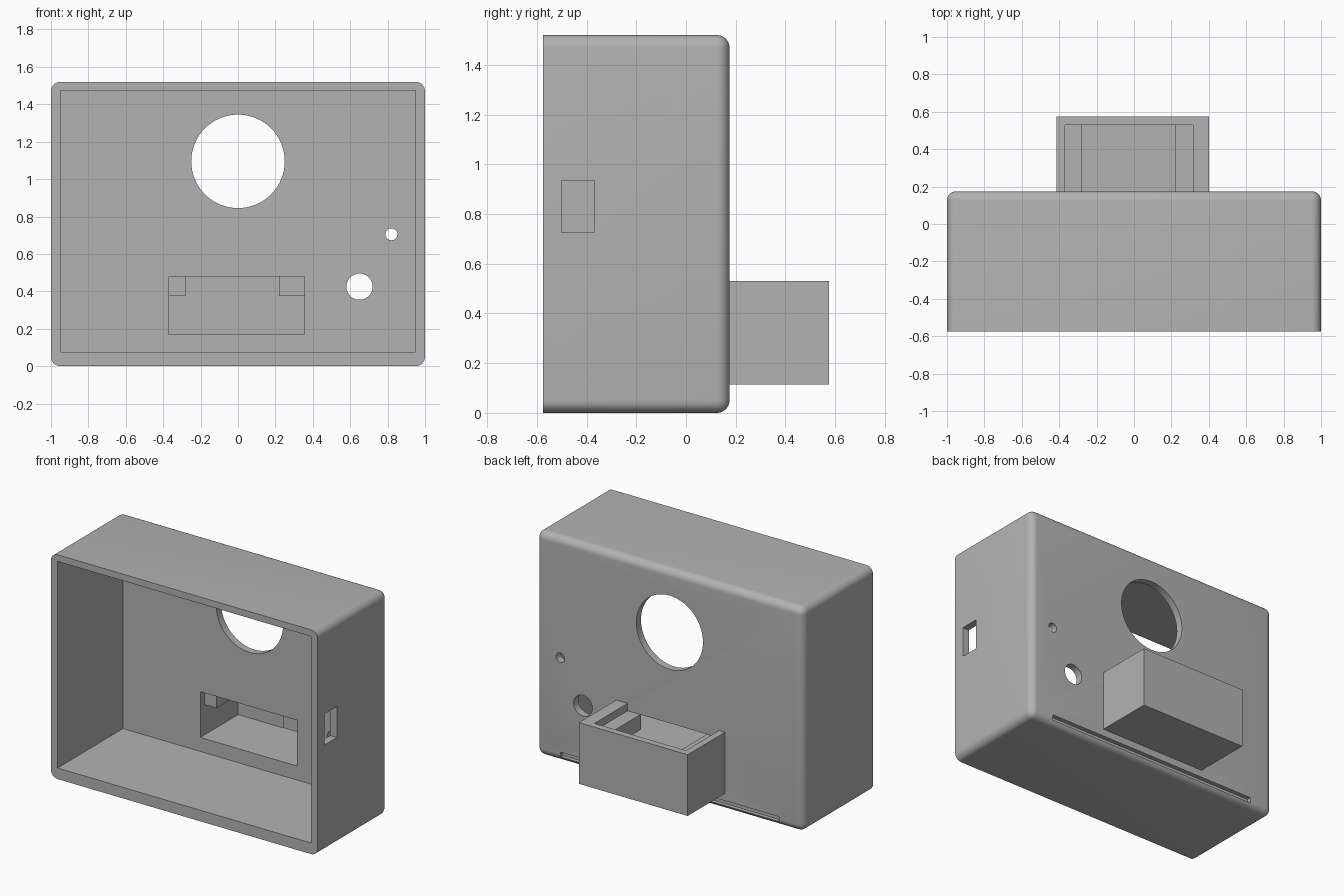
import bpy
import bmesh
import math
from mathutils import Matrix, Vector

default = bpy.data.objects.get("Cube")
if default:
    bpy.data.objects.remove(default, do_unlink=True)

# One matte grey for the whole casing
grey = bpy.data.materials.new("casing grey")
colour = (0.45, 0.45, 0.45, 1)
grey.use_nodes = True
grey.diffuse_color = colour
grey.node_tree.nodes["Principled BSDF"].inputs["Base Color"].default_value = colour


def finish(name, bm):
    mesh = bpy.data.meshes.new(name)
    bm.to_mesh(mesh)
    bm.free()
    mesh.materials.append(grey)
    obj = bpy.data.objects.new(name, mesh)
    bpy.context.collection.objects.link(obj)
    return obj


def box(name, x, y, z, radius=0):
    """Box from (min, max) ranges; radius rounds every edge off the front rim."""
    bm = bmesh.new()
    bmesh.ops.create_cube(bm, size=1)
    for v in bm.verts:
        v.co = Vector([r[0] if c < 0 else r[1] for c, r in zip(v.co, (x, y, z))])
    if radius:
        edges = [e for e in bm.edges if any(v.co.y > y[0] + 0.01 for v in e.verts)]
        bmesh.ops.bevel(bm, geom=edges, offset=radius, segments=8,
                        profile=0.5, affect='EDGES')
    return finish(name, bm)


def hole(x, z, radius, sides=64):
    """Round cutter through the back wall."""
    bm = bmesh.new()
    turn = Matrix.Translation((x, 0.15, z)) @ Matrix.Rotation(math.pi / 2, 4, 'X')
    bmesh.ops.create_cone(bm, cap_ends=True, segments=sides, radius1=radius,
                          radius2=radius, depth=0.3, matrix=turn)
    return finish("hole_cutter", bm)


def activate(obj):
    bpy.ops.object.select_all(action='DESELECT')
    obj.select_set(True)
    bpy.context.view_layer.objects.active = obj


def cut(target, cutters):
    activate(target)
    for cutter in cutters:
        mod = target.modifiers.new("cut", 'BOOLEAN')
        mod.operation = 'DIFFERENCE'
        mod.solver = 'EXACT'
        mod.object = cutter
        bpy.ops.object.modifier_apply(modifier=mod.name)
        bpy.data.objects.remove(cutter, do_unlink=True)


# Open-fronted housing with rounded back and corners
housing = box("housing", (-1, 1), (-0.575, 0.175), (0, 1.52), 0.05)
cut(housing, [
    box("cavity", (-0.95, 0.95), (-0.7, 0.125), (0.075, 1.475)),
    hole(0, 1.095, 0.25),
    hole(0.82, 0.705, 0.032),
    hole(0.65, 0.425, 0.07),
    box("side_port", (0.9, 1.1), (-0.5, -0.37), (0.725, 0.935)),
    box("holder_opening", (-0.37, 0.355), (0.08, 0.3), (0.17, 0.48)),
    box("bottom_slot", (-0.82, 0.82), (0.145, 0.3), (0.03, 0.065)),
])

# Open-topped holder on the back
holder = box("back_holder", (-0.415, 0.4), (0.17, 0.575), (0.115, 0.53))
cut(holder, [
    box("holder_cavity", (-0.37, 0.355), (0.1, 0.53), (0.17, 0.48)),
    box("holder_mouth", (-0.37, 0.315), (0.1, 0.53), (0.4, 0.7)),
])

# Ledges in the upper corners of the holder
for name, x in (("right_ledge", (-0.38, -0.28)), ("left_ledge", (0.22, 0.365))):
    box(name, x, (0.17, 0.54), (0.375, 0.48))

activate(housing)
bpy.ops.object.shade_smooth_by_angle(angle=math.radians(30))
